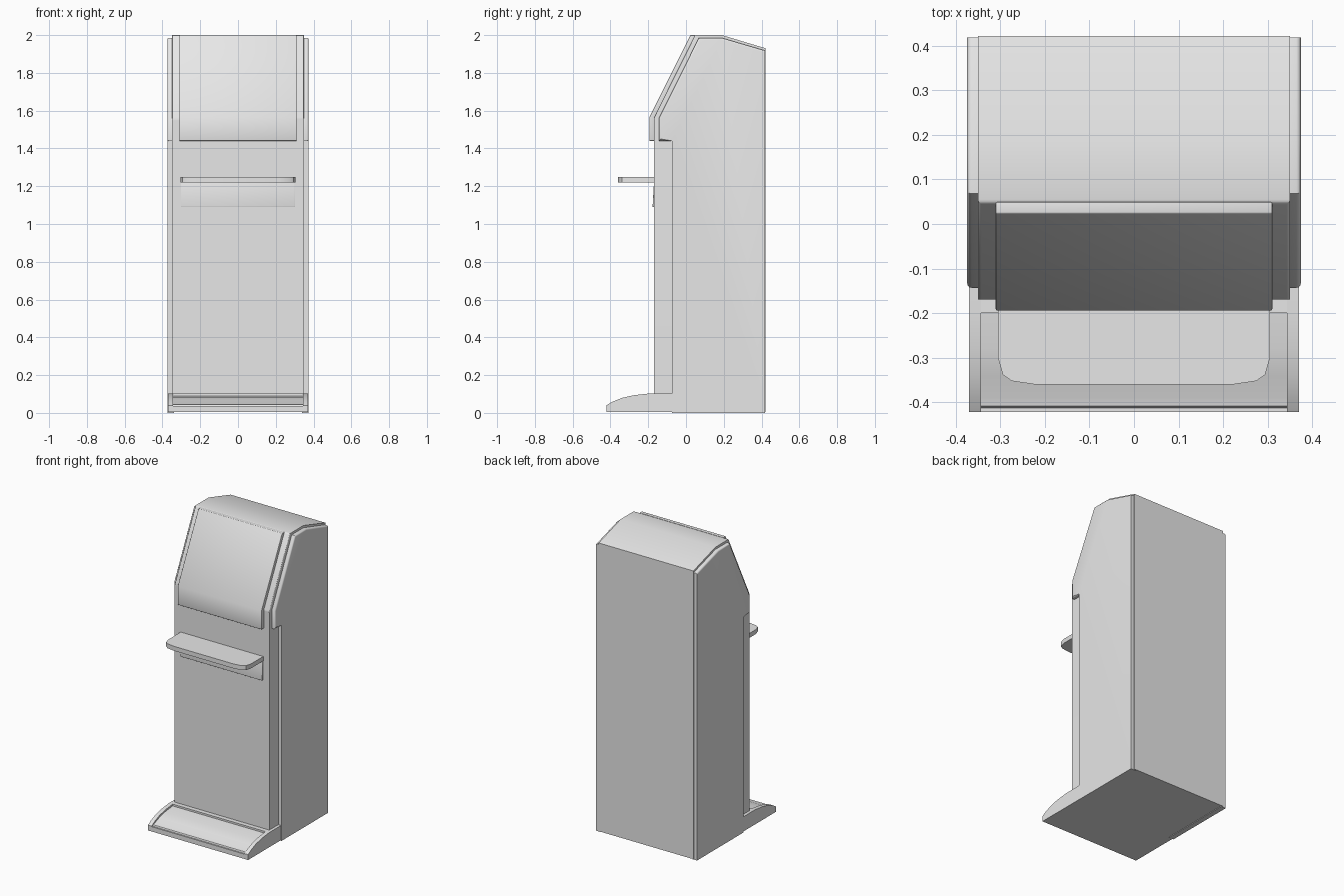
import bpy
import bmesh
import math
from mathutils import Vector

if "Cube" in bpy.data.objects:
    bpy.data.objects.remove(bpy.data.objects["Cube"], do_unlink=True)

grey = bpy.data.materials.new("light grey")
grey.use_nodes = True
grey.diffuse_color = (0.8, 0.8, 0.8, 1)
grey.node_tree.nodes["Principled BSDF"].inputs["Base Color"].default_value = (0.8, 0.8, 0.8, 1)


def prism(name, profile, lo, hi, axis="x", bevel=0.0, pick=None):
    """Extrude a profile, (y, z) along x or (x, y) along z, and round its sharp edges."""
    bm = bmesh.new()
    place = (lambda p, d: (d, p[0], p[1])) if axis == "x" else (lambda p, d: (p[0], p[1], d))
    face = bm.faces.new([bm.verts.new(place(p, lo)) for p in profile])
    out = bmesh.ops.extrude_face_region(bm, geom=[face])
    shift = Vector((hi - lo, 0, 0)) if axis == "x" else Vector((0, 0, hi - lo))
    bmesh.ops.translate(bm, vec=shift, verts=[v for v in out["geom"] if isinstance(v, bmesh.types.BMVert)])
    bmesh.ops.recalc_face_normals(bm, faces=bm.faces)
    if bevel:
        edges = [e for e in bm.edges if e.calc_face_angle(0) > math.radians(40)
                 and (pick is None or all(pick(v.co) for v in e.verts))]
        bmesh.ops.bevel(bm, geom=edges, offset=bevel, segments=3, profile=0.5, affect="EDGES")
    mesh = bpy.data.meshes.new(name)
    bm.to_mesh(mesh)
    bm.free()
    mesh.materials.append(grey)
    obj = bpy.data.objects.new(name, mesh)
    bpy.context.collection.objects.link(obj)
    bpy.ops.object.select_all(action="DESELECT")
    obj.select_set(True)
    bpy.context.view_layer.objects.active = obj
    bpy.ops.object.shade_smooth_by_angle(angle=math.radians(35))
    return obj


# Cabinet core with a sloping head
prism("cabinet_core",
      [(-0.169, 0.004), (-0.169, 1.565), (0.047, 2.0), (0.19, 2.0), (0.422, 1.93), (0.422, 0.004)],
      -0.35, 0.35, bevel=0.008, pick=lambda c: c.y < 0.1 and c.z > 0.01)

# Side panels, stepped back below the head
side = [(-0.074, 0.0), (-0.074, 1.44), (-0.143, 1.44), (-0.143, 1.56), (0.068, 1.985),
        (0.19, 1.985), (0.418, 1.918), (0.418, 0.0)]
for s, label in ((1, "left"), (-1, "right")):
    prism(f"{label}_side_panel", side, s * 0.34, s * 0.374, bevel=0.01,
          pick=lambda c: abs(c.x) > 0.36 and c.z > 0.01)

# Raised screen panel that folds over the head
prism("screen_panel",
      [(-0.194, 1.44), (-0.194, 1.565), (0.024, 2.0), (0.05, 2.0), (-0.166, 1.565), (-0.166, 1.44)],
      -0.31, 0.31, bevel=0.003)

# Shelf with rounded front corners
corner = [(0.305, -0.16), (0.305, -0.3), (0.294, -0.338), (0.274, -0.352), (0.22, -0.36)]
prism("shelf", corner + [(-x, y) for x, y in reversed(corner)], 1.22, 1.25, axis="z")

# Thin wedge apron below the shelf
prism("shelf_apron", [(-0.165, 1.22), (-0.1695, 1.22), (-0.177, 1.09), (-0.165, 1.09)],
      -0.302, 0.302, bevel=0.002)

# Foot: arched cheeks either side of a slightly sunken tread
arch = [(-0.422, 0.04), (-0.39, 0.059), (-0.34, 0.079), (-0.28, 0.093), (-0.2, 0.102)]
for s, label in ((1, "left"), (-1, "right")):
    prism(f"{label}_foot_cheek", [(-0.422, 0.004)] + arch + [(-0.07, 0.102), (-0.07, 0.004)],
          s * 0.343, s * 0.37)
tread = [(y, z - 0.012) for y, z in arch[1:]]
prism("foot_tread",
      [(-0.422, 0.004), (-0.422, 0.036), (-0.412, 0.036), (-0.408, 0.044)] + tread
      + [(-0.2, 0.102), (-0.16, 0.102), (-0.16, 0.004)],
      -0.345, 0.345)
